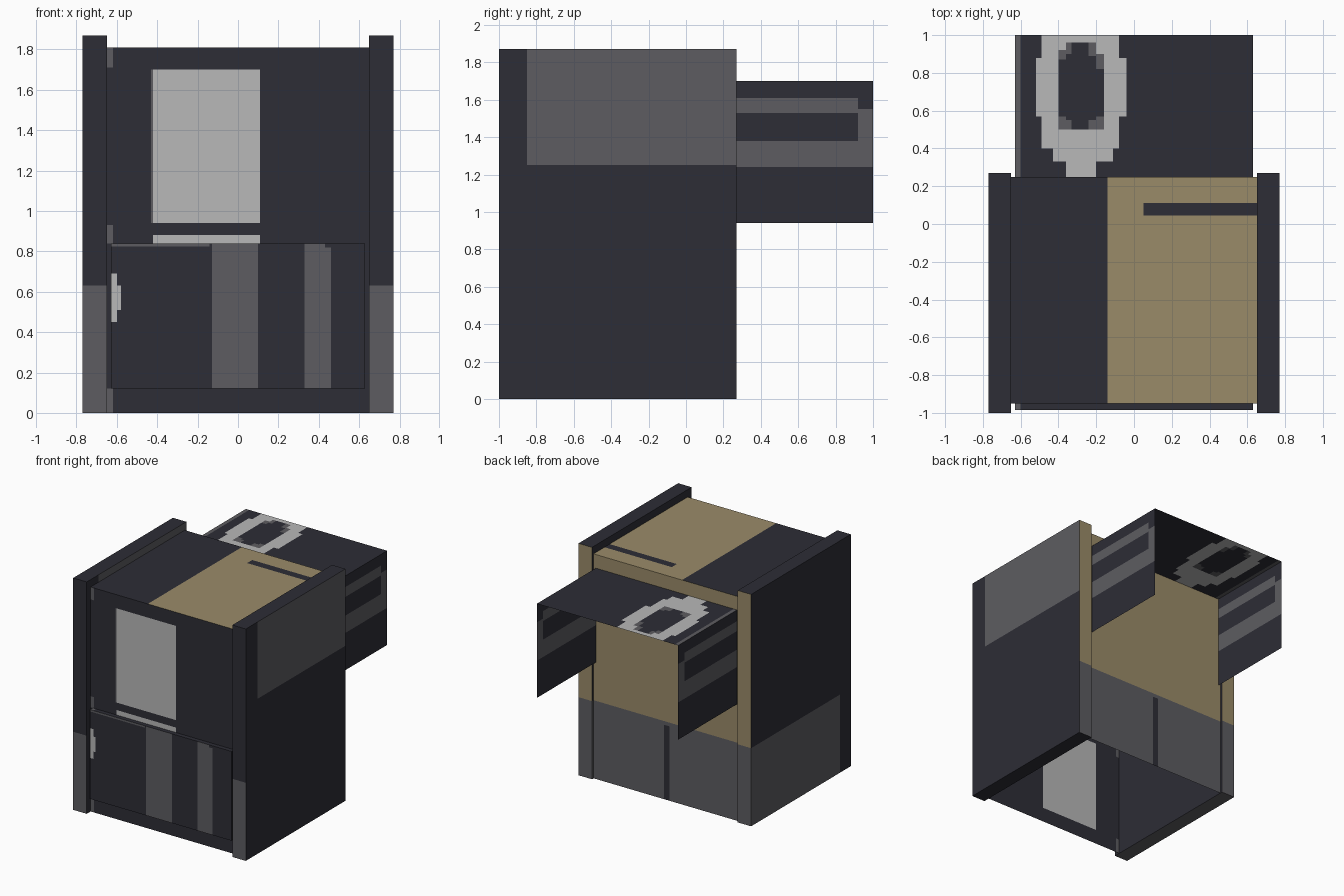
import bpy, bmesh

# Palette
COLOURS = {
    "dark_slate": (0.0262, 0.0262, 0.0365),
    "mid_grey": (0.110, 0.108, 0.119),
    "light_grey": (0.479, 0.479, 0.479),
    "tan": (0.323, 0.258, 0.141),
}
MATS = []
for name, rgb in COLOURS.items():
    m = bpy.data.materials.new(name)
    m.diffuse_color = (*rgb, 1)
    MATS.append(m)
DARK, GREY, LIGHT, TAN = range(4)


def sheet(bm, axis, sign, pos, rect, base, paint=()):
    """Flat sheet on an axis, cut along the painted rectangles (u0, u1, v0, v1, colour)."""
    u0, u1, v0, v1 = rect
    us, vs = {u0, u1}, {v0, v1}
    for p in paint:
        us |= {min(max(c, u0), u1) for c in p[:2]}
        vs |= {min(max(c, v0), v1) for c in p[2:4]}
    us, vs = sorted(us), sorted(vs)

    def point(u, v):
        co = [u, v]
        co.insert(axis, pos)
        return bm.verts.new(co)

    grid = [[point(u, v) for v in vs] for u in us]
    natural = -1 if axis == 1 else 1
    for i in range(len(us) - 1):
        for j in range(len(vs) - 1):
            quad = [grid[i][j], grid[i + 1][j], grid[i + 1][j + 1], grid[i][j + 1]]
            f = bm.faces.new(quad if sign == natural else quad[::-1])
            cu, cv = (us[i] + us[i + 1]) / 2, (vs[j] + vs[j + 1]) / 2
            f.material_index = base
            for a, b, c, d, col in paint:
                if a < cu < b and c < cv < d:
                    f.material_index = col


def part(name, sheets):
    bm = bmesh.new()
    for s in sheets:
        sheet(bm, *s)
    bmesh.ops.remove_doubles(bm, verts=bm.verts, dist=0.0005)
    me = bpy.data.meshes.new(name)
    bm.to_mesh(me)
    bm.free()
    for m in MATS:
        me.materials.append(m)
    ob = bpy.data.objects.new(name, me)
    bpy.context.collection.objects.link(ob)
    return ob


X, Y, Z = 0, 1, 2

# Side panels: grey patch high on +x faces, low on -x faces
high = [(-0.85, 0.27, 1.25, 1.87, GREY)]
low = [(-0.86, 0.27, 0, 0.63, GREY)]
for name, x0, x1, under in (("left_side_panel", -0.77, -0.65, GREY),
                            ("right_side_panel", 0.65, 0.77, DARK)):
    part(name, [
        (X, 1, x1, (-1, 0.27, 0, 1.87), DARK, high),
        (X, -1, x0, (-1, 0.27, 0, 1.87), DARK, low),
        (Y, -1, -1, (x0, x1, 0, 1.87), DARK, [(x0, x1, 0, 0.63, GREY)]),
        (Y, 1, 0.27, (x0, x1, 0, 1.87), TAN, [(x0, x1, 0, 0.63, GREY)]),
        (Z, 1, 1.87, (x0, x1, -1, 0.27), DARK),
        (Z, -1, 0, (x0, x1, -1, 0.27), under),
    ])

# Cabinet shell between the panels, open underneath
part("cabinet_body", [
    (Y, -1, -0.95, (-0.65, 0.65, 0, 1.81), DARK, [
        (-0.42, 0.11, 0.94, 1.70, LIGHT),
        (-0.43, -0.42, 0.94, 1.70, GREY),
        (-0.42, 0.11, 0.12, 0.88, LIGHT),
        (-0.65, -0.62, 0, 0.12, GREY),
        (-0.65, -0.62, 0.84, 0.93, GREY),
        (-0.65, -0.62, 1.71, 1.81, GREY)]),
    (Y, 1, 0.25, (-0.65, 0.65, 0, 1.81), TAN, [
        (-0.65, 0.65, 0, 0.63, GREY),
        (-0.03, 0.02, 0, 0.60, DARK)]),
    (Z, 1, 1.81, (-0.65, 0.65, -0.95, 0.25), DARK, [
        (-0.14, 0.65, -0.95, 0.25, TAN),
        (0.05, 0.65, 0.045, 0.11, DARK)]),
])

# Raised lower front flap
part("front_flap", [
    (Y, -1, -0.985, (-0.63, 0.63, 0.12, 0.84), DARK, [
        (-0.63, -0.14, 0.825, 0.84, GREY),
        (-0.13, 0.10, 0.12, 0.84, GREY),
        (0.33, 0.46, 0.12, 0.82, GREY),
        (0.33, 0.43, 0.82, 0.84, GREY),
        (-0.63, -0.60, 0.45, 0.69, LIGHT),
        (-0.60, -0.58, 0.51, 0.63, LIGHT)]),
    (X, -1, -0.63, (-0.985, -0.95, 0.12, 0.84), DARK),
    (X, 1, 0.63, (-0.985, -0.95, 0.12, 0.84), DARK),
    (Z, 1, 0.84, (-0.63, 0.63, -0.985, -0.95), DARK, [(-0.63, -0.60, -1, -0.9, GREY)]),
    (Z, -1, 0.12, (-0.63, 0.63, -0.985, -0.95), DARK),
])

# Rear hood: thin top with a stepped ring, two thin sides with a slot
ring = [
    (-0.63, -0.60, 0.25, 1.0, GREY),
    (-0.49, -0.08, 0.40, 1.0, LIGHT),
    (-0.52, -0.04, 0.57, 0.88, LIGHT),
    (-0.43, -0.11, 0.33, 0.40, LIGHT),
    (-0.36, -0.20, 0.25, 0.33, LIGHT),
    (-0.40, -0.16, 0.57, 0.89, DARK),
    (-0.36, -0.20, 0.50, 0.96, DARK),
    (-0.40, -0.36, 0.50, 0.57, GREY),
    (-0.20, -0.16, 0.50, 0.57, GREY),
    (-0.36, -0.33, 0.50, 0.55, GREY),
    (-0.24, -0.20, 0.50, 0.55, GREY),
    (-0.40, -0.36, 0.87, 0.92, GREY),
    (-0.20, -0.16, 0.82, 0.90, GREY),
    (-0.24, -0.20, 0.89, 0.96, GREY),
    (-0.36, -0.33, 0.90, 0.96, GREY),
]
band = [
    (0.25, 0.92, 1.24, 1.61, GREY),
    (0.92, 1.0, 1.24, 1.55, GREY),
    (0.25, 0.92, 1.38, 1.53, DARK),
]
part("rear_hood", [
    (Z, 1, 1.70, (-0.63, 0.63, 0.25, 1.0), DARK, ring),
    (X, -1, -0.63, (0.25, 1.0, 0.94, 1.70), DARK, band),
    (X, 1, 0.63, (0.25, 1.0, 0.94, 1.70), DARK, band),
])
